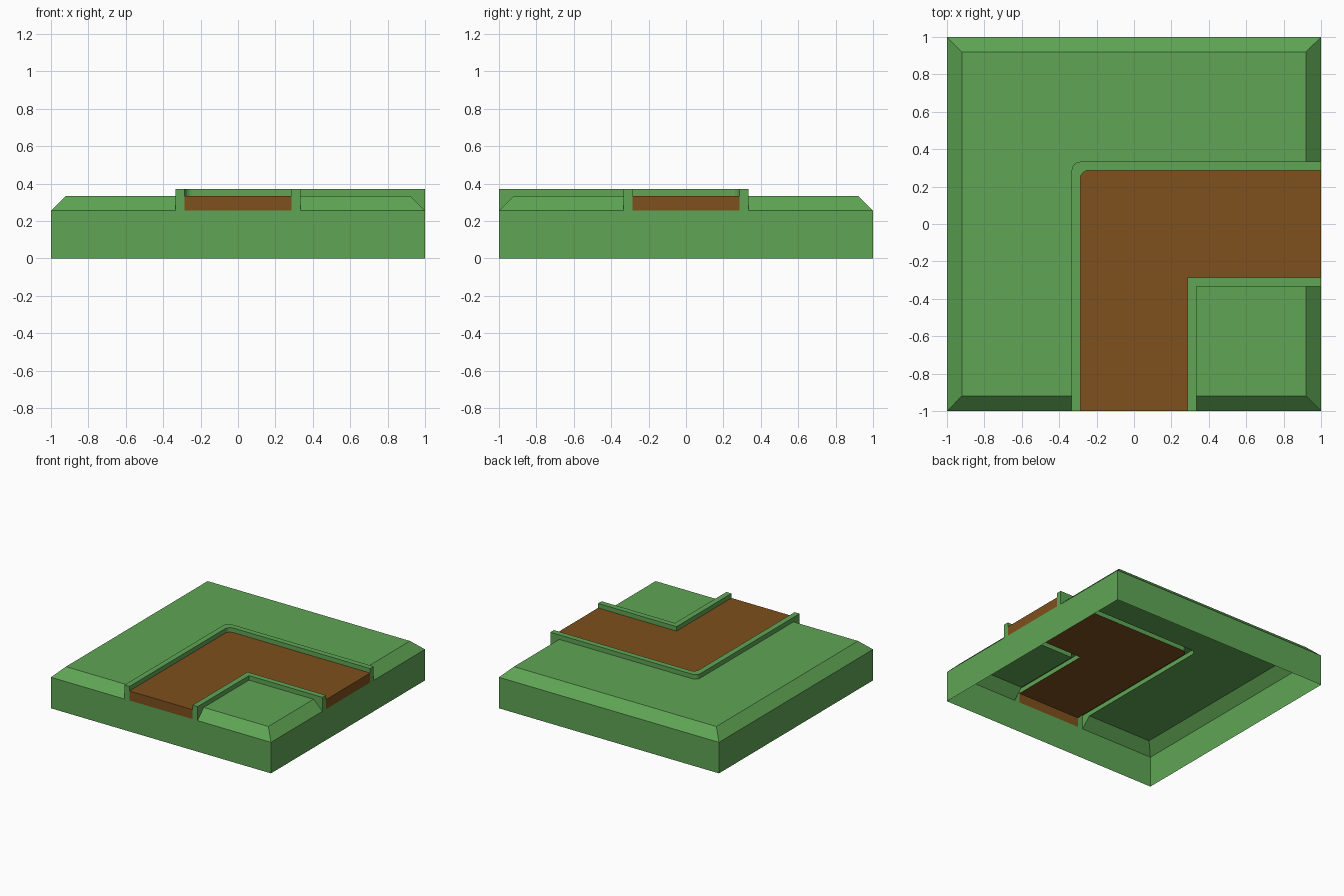
import bpy
import bmesh
from math import sin, cos, pi

if "Cube" in bpy.data.objects:
    bpy.data.objects.remove(bpy.data.objects["Cube"])

A, B = 0.333, 0.287            # grass-side and path-side lines of the curbs
E, R = 1.0, 0.92               # tile edge and inset top edge
Z_WALL, Z_TOP, Z_CURB = 0.255, 0.333, 0.37
RADIUS, SEGS = 0.045, 4


def material(name, color):
    m = bpy.data.materials.new(name)
    m.diffuse_color = (*color, 1)
    m.use_nodes = True
    m.node_tree.nodes["Principled BSDF"].inputs["Base Color"].default_value = m.diffuse_color
    return m


green = material("grass_green", (0.115, 0.38, 0.09))
brown = material("dirt_brown", (0.21, 0.08, 0.012))


def at(points, z):
    return [(x, y, z) for x, y in points]


def strip(lower, upper):
    """Quads between two matching rows of points."""
    return [(lower[i], lower[i + 1], upper[i + 1], upper[i])
            for i in range(len(lower) - 1)]


def build(name, faces, mat):
    bm = bmesh.new()
    for f in faces:
        bm.faces.new([bm.verts.new(p) for p in f])
    bmesh.ops.remove_doubles(bm, verts=bm.verts, dist=1e-5)
    mesh = bpy.data.meshes.new(name)
    bm.to_mesh(mesh)
    bm.free()
    mesh.materials.append(mat)
    bpy.context.collection.objects.link(bpy.data.objects.new(name, mesh))


def outer_line(d):
    """Curb line around the rounded outside of the bend, front to right."""
    c = d - RADIUS
    arc = [(-c - RADIUS * cos(t), c + RADIUS * sin(t))
           for t in (pi / 2 * i / SEGS for i in range(SEGS + 1))]
    return [(-d, -E), (-d, -R)] + arc + [(R, d), (E, d)]


def inner_line(d):
    """Curb line around the square inside of the bend, right to front."""
    return [(E, -d), (R, -d), (d, -d), (d, -R), (d, -E)]


def curb(name, line):
    a, b = line(A), line(B)
    foot = at(a, Z_TOP)
    foot[0], foot[-1] = (*a[0], Z_WALL), (*a[-1], Z_WALL)
    a_top, b_top = at(a, Z_CURB), at(b, Z_CURB)
    faces = strip(foot[::-1], a_top[::-1])          # grass side
    faces += strip(b_top, a_top)                    # top
    faces += strip(at(b, Z_TOP), b_top)             # path side
    for end in ([a[0], b[0]], [b[-1], a[-1]]):      # end caps
        faces += strip(at(end, Z_WALL), at(end, Z_CURB))
    build(name, faces, green)


def lawn(name, rim, inset, line):
    faces = strip(at(rim, Z_WALL), at(inset, Z_TOP))              # sloped bank
    faces.append(at(inset[1:-1] + line(A)[1:-1], Z_TOP))          # flat top
    build(name, faces, green)


# open-bottomed side walls
square = [(-E, -E), (E, -E), (E, E), (-E, E), (-E, -E)]
build("side_walls", strip(at(square, 0), at(square, Z_WALL)), green)

# grass on both sides of the path
lawn("large_lawn",
     [(E, A), (E, E), (-E, E), (-E, -E), (-A, -E)],
     [(R, A), (R, R), (-R, R), (-R, -R), (-A, -R)], outer_line)
lawn("corner_lawn",
     [(A, -E), (E, -E), (E, -A)],
     [(A, -R), (R, -R), (R, -A)], inner_line)

# hollow raised curbs
curb("outer_curb", outer_line)
curb("inner_curb", inner_line)

# bent dirt path with its two exposed ends
bo, bi = outer_line(B), inner_line(B)
path = [at((bo + bi)[::-1], Z_TOP)]
for end in ([bo[0], bi[-1]], [bi[0], bo[-1]]):
    path += strip(at(end, Z_WALL), at(end, Z_TOP))
build("dirt_path", path, brown)
